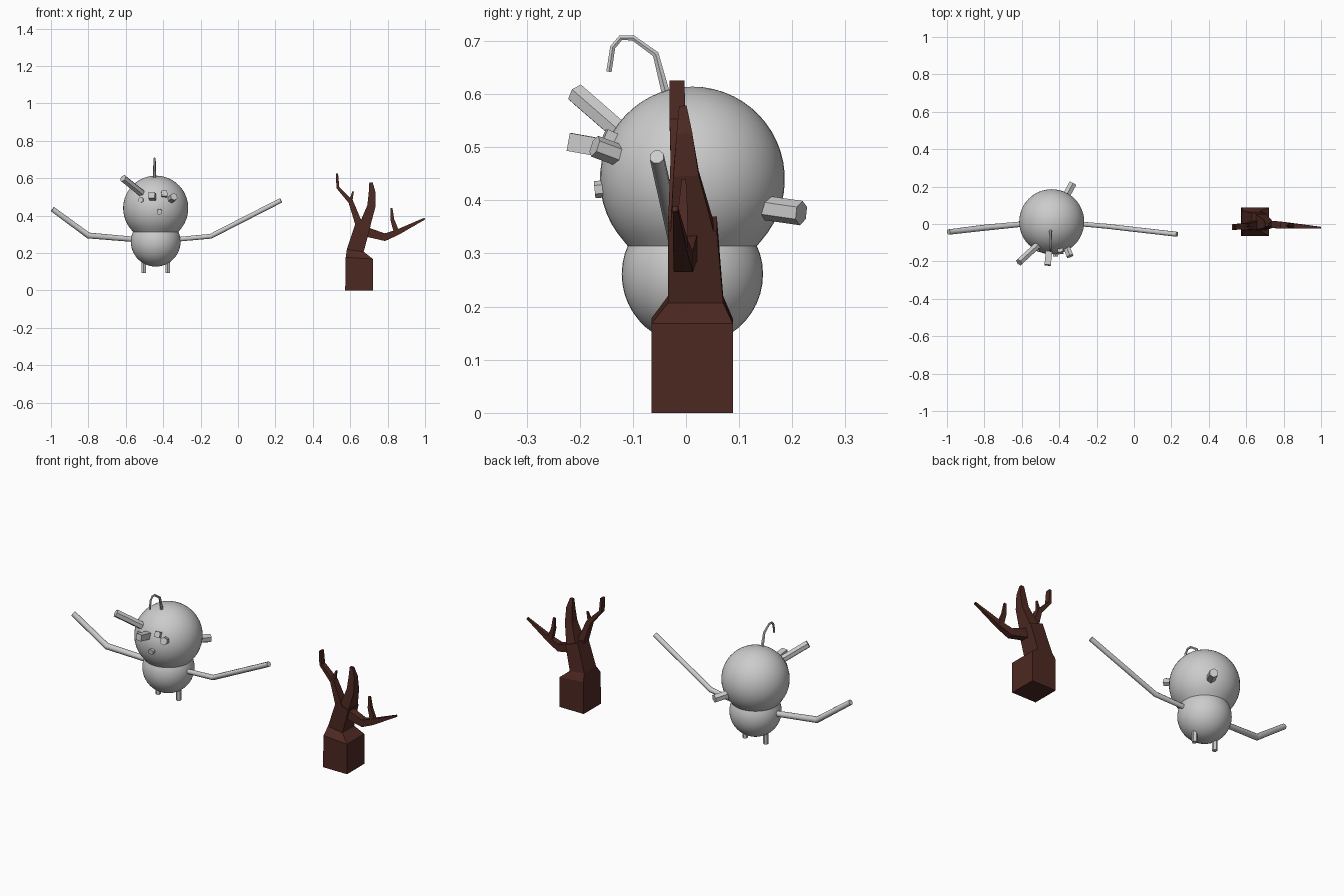
import bpy, bmesh, math
from mathutils import Vector

if "Cube" in bpy.data.objects:
    bpy.data.objects.remove(bpy.data.objects["Cube"])

bark = bpy.data.materials.new("bark")
bark.diffuse_color = (0.075, 0.022, 0.016, 1)
bark.use_nodes = True
bark.node_tree.nodes["Principled BSDF"].inputs["Base Color"].default_value = bark.diffuse_color


def finish(name, bm, mat=None, smooth=None):
    bmesh.ops.recalc_face_normals(bm, faces=bm.faces)
    me = bpy.data.meshes.new(name)
    bm.to_mesh(me)
    bm.free()
    ob = bpy.data.objects.new(name, me)
    bpy.context.collection.objects.link(ob)
    if mat:
        me.materials.append(mat)
    if smooth:
        bpy.ops.object.select_all(action='DESELECT')
        ob.select_set(True)
        bpy.context.view_layer.objects.active = ob
        bpy.ops.object.shade_smooth_by_angle(angle=math.radians(smooth))
    return ob


def loft(name, rings, mat=None, smooth=None):
    """Skin a closed tube through rings of equal point count."""
    bm = bmesh.new()
    vs = [[bm.verts.new(p) for p in r] for r in rings]
    n = len(vs[0])
    for a, b in zip(vs, vs[1:]):
        for i in range(n):
            j = (i + 1) % n
            bm.faces.new((a[i], a[j], b[j], b[i]))
    bm.faces.new(vs[0])
    bm.faces.new(vs[-1])
    return finish(name, bm, mat, smooth)


def limb(name, pts, radii, sides=4, ref=(0, 1, 0), mat=None, smooth=None):
    """Tapered tube along a path; radii are (in-plane, along ref) half sizes."""
    pts = [Vector(p) for p in pts]
    rings = []
    k = 1 / math.cos(math.pi / sides)
    for i, p in enumerate(pts):
        d = Vector()
        if i > 0:
            d += (p - pts[i - 1]).normalized()
        if i < len(pts) - 1:
            d += (pts[i + 1] - p).normalized()
        d.normalize()
        u = Vector(ref).cross(d).normalized()
        v = d.cross(u)
        ru, rv = radii[i] if isinstance(radii[i], tuple) else (radii[i],) * 2
        ang = [2 * math.pi * (s + .5) / sides for s in range(sides)]
        rings.append([p + k * (u * ru * math.cos(a) + v * rv * math.sin(a)) for a in ang])
    return loft(name, rings, mat, smooth)


# Head and body: one smooth two-lobed turned shape
CX, CY = -0.44, 0.012
R, HZ, r, BZ = 0.174, 0.44, 0.133, 0.261
a1, a2 = math.radians(132), math.radians(65)
prof = [(R * math.sin(a1 * i / 20), HZ + R * math.cos(a1 * i / 20)) for i in range(1, 21)]
prof += [(0.1215, 0.314)]
prof += [(r * math.sin(a), BZ + r * math.cos(a))
         for a in (a2 + (math.pi - a2) * i / 14 for i in range(1, 14))]
bm = bmesh.new()
N = 48
vs = [[bm.verts.new((CX + q * math.cos(2 * math.pi * i / N), CY + q * math.sin(2 * math.pi * i / N), z))
       for i in range(N)] for q, z in prof]
for a, b in zip(vs, vs[1:]):
    for i in range(N):
        bm.faces.new((a[i], a[(i + 1) % N], b[(i + 1) % N], b[i]))
for ring, z in ((vs[0], HZ + R), (vs[-1], BZ - r)):
    pole = bm.verts.new((CX, CY, z))
    for i in range(N):
        bm.faces.new((ring[i], ring[(i + 1) % N], pole))
finish("head_and_body", bm, smooth=60)

# Arms
limb("left_arm", [(-0.54, 0.005, 0.272), (-0.80, -0.02, 0.294), (-0.992, -0.043, 0.435)],
     [0.014, 0.016, 0.014], 8, smooth=50)
limb("right_arm", [(-0.34, 0.005, 0.272), (-0.146, -0.012, 0.29), (0.23, -0.055, 0.482)],
     [0.012, 0.013, 0.013], 8, smooth=50)

# Legs
for side in (-1, 1):
    x = CX + side * 0.064
    limb("leg", [(x, CY, 0.17), (x, CY, 0.094)], [0.012, 0.012], 6, smooth=40)

# Carrot-like stick, face pegs and tail
pegs = [
    ("face_stick", (-0.49, -0.09, 0.50), (-0.615, -0.205, 0.60), 0.018),
    ("eye_peg_left", (-0.452, -0.12, 0.492), (-0.462, -0.22, 0.51), 0.017),
    ("eye_peg_right", (-0.40, -0.10, 0.495), (-0.393, -0.155, 0.52), 0.015),
    ("cheek_peg_right", (-0.37, -0.10, 0.475), (-0.342, -0.172, 0.502), 0.018),
    ("cheek_peg_left", (-0.50, -0.10, 0.478), (-0.52, -0.143, 0.485), 0.013),
    ("mouth_peg", (-0.42, -0.12, 0.425), (-0.42, -0.172, 0.42), 0.014),
    ("tail", (-0.38, 0.12, 0.39), (-0.327, 0.217, 0.376), 0.02),
]
for name, p, q, w in pegs:
    limb(name, [p, q], [w, w], 4 if "eye" in name else 6, (0, 0, 1), smooth=50)

# Curled hair
hair = [(-0.035, 0.59), (-0.057, 0.675), (-0.10, 0.706), (-0.123, 0.706), (-0.138, 0.688), (-0.145, 0.642)]
limb("hair", [(-0.446, y, z) for y, z in hair], [0.008, 0.006, 0.005, 0.005, 0.005, 0.005],
     6, (1, 0, 0), smooth=50)

# Tree trunk: slanted four-sided rings (left x, left z, right x, right z, y min, y max)
trunk = [(0.573, 0, 0.722, 0, -0.065, 0.088), (0.576, 0.178, 0.722, 0.168, -0.065, 0.088),
         (0.582, 0.22, 0.672, 0.207, -0.034, 0.07), (0.632, 0.37, 0.708, 0.342, -0.034, 0.058)]
loft("trunk", [[(xa, ya, za), (xb, ya, zb), (xb, yb, zb), (xa, yb, za)]
               for xa, za, xb, zb, ya, yb in trunk], bark)

# Branches: centre, left and right, each side branch with a spur
limb("centre_branch", [(0.675, 0.012, 0.34), (0.713, 0.0, 0.45), (0.717, -0.003, 0.525), (0.711, -0.006, 0.577)],
     [(0.03, 0.042), (0.022, 0.024), (0.018, 0.015), (0.009, 0.007)], mat=bark)
limb("left_branch", [(0.65, -0.008, 0.345), (0.603, -0.012, 0.475), (0.534, -0.016, 0.55), (0.529, -0.017, 0.625)],
     [(0.02, 0.026), (0.013, 0.017), (0.008, 0.015), (0.006, 0.014)], mat=bark)
limb("left_spur", [(0.60, -0.01, 0.47), (0.616, -0.006, 0.53)], [0.01, 0.004], mat=bark)
limb("right_branch", [(0.68, 0.0, 0.315), (0.785, -0.005, 0.285), (0.85, -0.01, 0.31), (0.998, -0.02, 0.384)],
     [(0.026, 0.022), (0.02, 0.018), (0.015, 0.014), (0.005, 0.005)], mat=bark)
limb("right_spur", [(0.848, -0.008, 0.31), (0.825, -0.006, 0.38), (0.82, -0.004, 0.44)],
     [(0.015, 0.012), (0.010, 0.009), (0.006, 0.004)], mat=bark)
